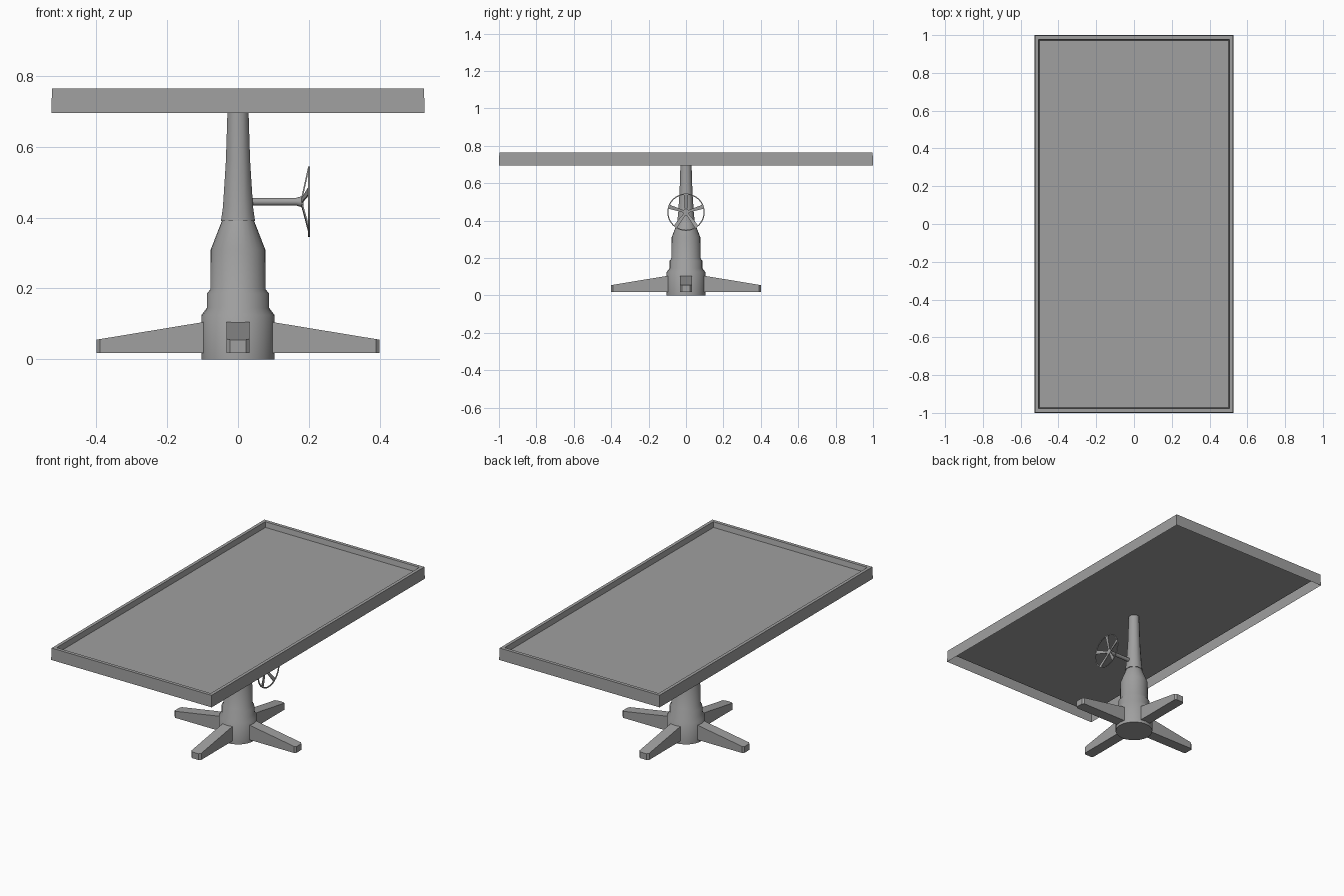
import bpy, bmesh, math
from mathutils import Matrix, Vector

cube = bpy.data.objects.get("Cube")
if cube:
    bpy.data.objects.remove(cube, do_unlink=True)

GREY = (0.35, 0.35, 0.35, 1)
grey = bpy.data.materials.new("plain_grey")
grey.use_nodes = True
grey.diffuse_color = GREY
grey.node_tree.nodes["Principled BSDF"].inputs["Base Color"].default_value = GREY


def finish(name, bm, smooth=False, recalc=True):
    if recalc:
        bmesh.ops.recalc_face_normals(bm, faces=bm.faces)
    mesh = bpy.data.meshes.new(name)
    bm.to_mesh(mesh)
    bm.free()
    mesh.materials.append(grey)
    obj = bpy.data.objects.new(name, mesh)
    bpy.context.collection.objects.link(obj)
    if smooth:
        bpy.ops.object.select_all(action="DESELECT")
        obj.select_set(True)
        bpy.context.view_layer.objects.active = obj
        bpy.ops.object.shade_smooth_by_angle(angle=math.radians(50))
    return obj


def loft(bm, rings, cap_start=True, cap_end=True):
    """Skin a list of equally long closed rings."""
    loops = [[bm.verts.new(p) for p in ring] for ring in rings]
    for a, b in zip(loops, loops[1:]):
        for i in range(len(a)):
            j = (i + 1) % len(a)
            bm.faces.new((a[i], a[j], b[j], b[i]))
    if cap_start:
        bm.faces.new(loops[0][::-1])
    if cap_end:
        bm.faces.new(loops[-1])


def circle(r, z, n, turn=0.0):
    return [(r * math.cos(turn + math.tau * i / n),
             r * math.sin(turn + math.tau * i / n), z) for i in range(n)]


def lathe(name, profile, n, turn=0.0, smooth=True):
    bm = bmesh.new()
    loft(bm, [circle(r, z, n, turn) for r, z in profile])
    return finish(name, bm, smooth)


def rectangle(x, y, z):
    return [(-x, -y, z), (x, -y, z), (x, y, z), (-x, y, z)]


# Table top: one thin shell, raised rim around a sunken panel, open underneath
bm = bmesh.new()
loft(bm, [rectangle(0.527, 1.0, 0.695), rectangle(0.525, 0.998, 0.765),
          rectangle(0.506, 0.978, 0.765), rectangle(0.5, 0.972, 0.735)],
     cap_start=False)
finish("table_top", bm, recalc=False)

# Pedestal and tapered column
lathe("pedestal", [(0.103, 0), (0.103, 0.125), (0.088, 0.145), (0.088, 0.185),
                   (0.078, 0.198), (0.077, 0.31), (0.045, 0.392)], 24)
lathe("column", [(0.052, 0.39), (0.046, 0.43), (0.037, 0.56), (0.031, 0.735)],
      8, math.pi / 8)

# Four sloping feet with chamfered tips
for k, side in enumerate(("left", "back", "right", "front")):
    bm = bmesh.new()
    sections = [(0.08, 0.032, 0.108), (0.39, 0.032, 0.057), (0.4, 0.022, 0.055)]
    loft(bm, [[(x, -w, 0.018), (x, w, 0.018), (x, w, top), (x, -w, top)]
              for x, w, top in sections])
    bm.transform(Matrix.Rotation(k * math.pi / 2, 4, "Z"))
    finish(side + "_foot", bm)

# Hand wheel on the left side: axle, spokes and rim around the x axis
to_x = Matrix.Translation((0, 0, 0.445)) @ Matrix.Rotation(math.pi / 2, 4, "Y")
axle = lathe("wheel_axle", [(0.011, 0.03), (0.011, 0.165), (0.017, 0.185)], 10)
axle.data.transform(to_x)

bm = bmesh.new()
for k in range(5):
    spoke = [[(-r, -w, d), (-r, w, d), (-r, w, d + 0.004), (-r, -w, d + 0.004)]
             for r, w, d in ((0.008, 0.006, 0.178), (0.098, 0.011, 0.198))]
    turn = Matrix.Rotation(k * math.tau / 5, 3, "Z")
    loft(bm, [[turn @ Vector(p) for p in ring] for ring in spoke])
bm.transform(to_x)
finish("wheel_spokes", bm)

bm = bmesh.new()
outline = [(0.1, 0.198), (0.1, 0.203), (0.094, 0.203), (0.094, 0.198), (0.1, 0.198)]
loft(bm, [circle(r, z, 32) for r, z in outline], False, False)
bmesh.ops.remove_doubles(bm, verts=bm.verts, dist=0.0001)
bm.transform(to_x)
finish("wheel_rim", bm, smooth=True)
